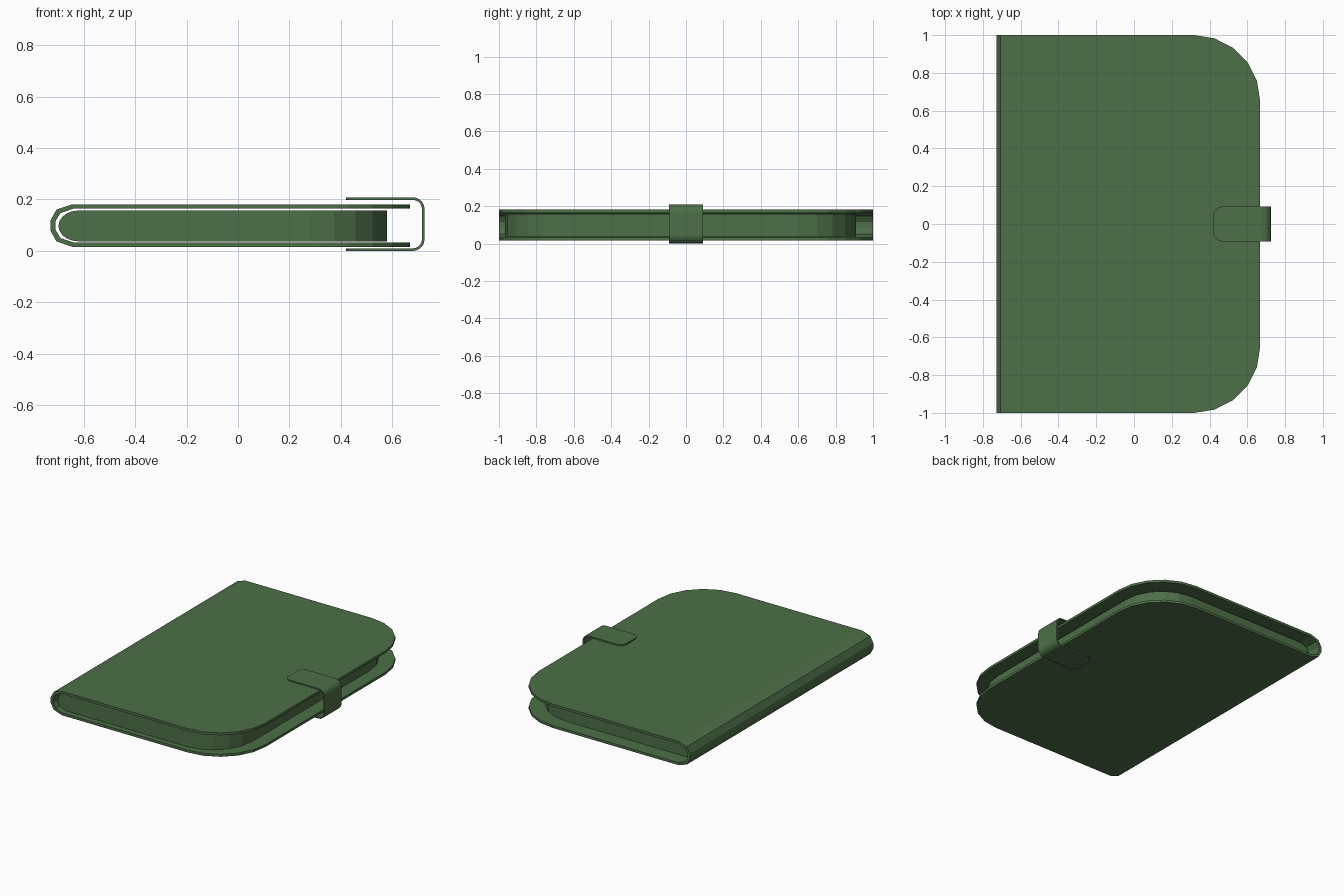
import bpy, bmesh
from math import cos, sin, pi

if "Cube" in bpy.data.objects:
    bpy.data.objects.remove(bpy.data.objects["Cube"])

green = bpy.data.materials.new("green_leather")
green.diffuse_color = (0.075, 0.16, 0.065, 1)
green.use_nodes = True
green.node_tree.nodes["Principled BSDF"].inputs["Base Color"].default_value = green.diffuse_color


def arc(cx, cz, rx, rz, a0, a1, n):
    return [(cx + rx * cos(a0 + (a1 - a0) * i / n), cz + rz * sin(a0 + (a1 - a0) * i / n))
            for i in range(n + 1)]


def extrude_profile(name, profile, y0, y1, corner_x, radius, segments):
    """Extrude an xz profile along y, then round its upright corners at corner_x."""
    bm = bmesh.new()
    face = bm.faces.new([bm.verts.new((x, y0, z)) for x, z in profile])
    new = bmesh.ops.extrude_face_region(bm, geom=[face])["geom"]
    bmesh.ops.translate(bm, vec=(0, y1 - y0, 0),
                        verts=[v for v in new if isinstance(v, bmesh.types.BMVert)])
    upright = [e for e in bm.edges
               if all(abs(v.co.x - corner_x) < 1e-4 for v in e.verts)
               and abs(e.verts[0].co.y - e.verts[1].co.y) < 1e-4]
    bmesh.ops.bevel(bm, geom=upright, offset=radius, segments=segments,
                    profile=0.5, affect='EDGES')
    bmesh.ops.recalc_face_normals(bm, faces=bm.faces)
    mesh = bpy.data.meshes.new(name)
    bm.to_mesh(mesh)
    bm.free()
    mesh.materials.append(green)
    obj = bpy.data.objects.new(name, mesh)
    bpy.context.collection.objects.link(obj)
    return obj


def mirrored(half, mid):
    """Complete an upper half profile by mirroring it about z = mid."""
    return half + [(x, 2 * mid - z) for x, z in reversed(half)]


# wrap-around cover: outer shell out, inner shell back
MID = 0.0985
outer = mirrored([(0.668, 0.181), (-0.645, 0.181), (-0.706, 0.16), (-0.729, 0.118)], MID)
inner = mirrored([(0.668, 0.164), (-0.64, 0.164), (-0.69, 0.147), (-0.71, 0.114)], MID)
extrude_profile("cover", outer + inner[::-1], -1, 1, 0.668, 0.35, 5)

# page block with rounded back, set slightly toward the front
pages = [(0.58, 0.157)] + arc(-0.62, 0.097, 0.078, 0.06, pi / 2, 3 * pi / 2, 10) + [(0.58, 0.037)]
extrude_profile("page_block", pages, -0.968, 0.908, 0.58, 0.3, 5)

# clasp strap folded around the open edge
SM, R, T = 0.104, 0.045, 0.01
strap_out = mirrored([(0.42, 0.208)] + arc(0.725 - R, 0.208 - R, R, R, pi / 2, 0, 5), SM)
strap_in = mirrored([(0.42, 0.208 - T)] + arc(0.725 - R, 0.208 - R, R - T, R - T, pi / 2, 0, 5), SM)
extrude_profile("clasp_strap", strap_out + strap_in[::-1], -0.092, 0.092, 0.42, 0.045, 5)
